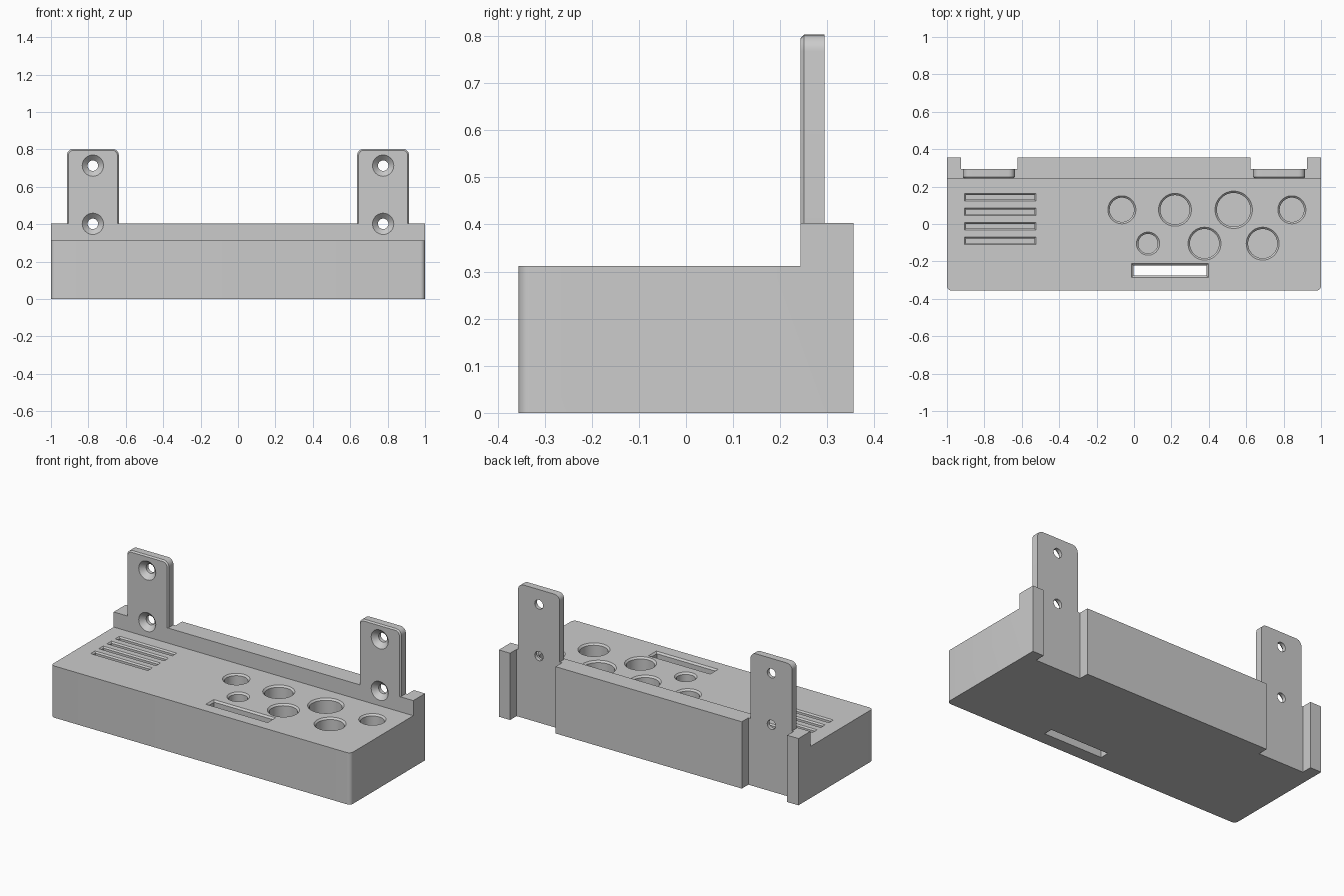
import bpy, bmesh, math

if "Cube" in bpy.data.objects:
    bpy.data.objects.remove(bpy.data.objects["Cube"])

grey = bpy.data.materials.new("light_grey")
grey.diffuse_color = (0.6, 0.6, 0.6, 1)
grey.use_nodes = True
grey.node_tree.nodes["Principled BSDF"].inputs["Base Color"].default_value = grey.diffuse_color

FRONT, BACK = -0.356, 0.356
STEP_Y, NOTCH_Y = 0.243, 0.294
DECK, RAIL = 0.312, 0.403


def loft(bm, rings):
    """Closed solid through rings that share a point count."""
    loops = [[bm.verts.new(p) for p in ring] for ring in rings]
    n = len(loops[0])
    faces = [bm.faces.new(loops[0]), bm.faces.new(loops[-1])]
    for a, b in zip(loops, loops[1:]):
        for i in range(n):
            j = (i + 1) % n
            faces.append(bm.faces.new((a[i], a[j], b[j], b[i])))
    bmesh.ops.recalc_face_normals(bm, faces=faces)


def rect(x0, x1, y0, y1, z, grow=0):
    return [(x0 - grow, y0 - grow, z), (x1 + grow, y0 - grow, z),
            (x1 + grow, y1 + grow, z), (x0 - grow, y1 + grow, z)]


def circle(r, n=48):
    return [(r * math.cos(2 * math.pi * i / n), r * math.sin(2 * math.pi * i / n)) for i in range(n)]


def make(name, bm):
    mesh = bpy.data.meshes.new(name)
    bm.to_mesh(mesh)
    bm.free()
    ob = bpy.data.objects.new(name, mesh)
    bpy.context.collection.objects.link(ob)
    mesh.materials.append(grey)
    return ob


def combine(target, tool, operation):
    tool.hide_render = True
    mod = target.modifiers.new(operation.lower(), 'BOOLEAN')
    mod.operation, mod.solver, mod.object = operation, 'EXACT', tool
    bpy.context.view_layer.objects.active = target
    bpy.ops.object.modifier_apply(modifier=mod.name)
    bpy.data.objects.remove(tool)


# Holder body: stepped side profile with rounded front corners
profile = [(FRONT, 0), (BACK, 0), (BACK, RAIL), (STEP_Y, RAIL), (STEP_Y, DECK), (FRONT, DECK)]
bm = bmesh.new()
loft(bm, [[(x, y, z) for y, z in profile] for x in (-1, 1)])
corners = [e for e in bm.edges if all(abs(v.co.y - FRONT) < 1e-5 for v in e.verts)
           and abs(e.verts[0].co.x - e.verts[1].co.x) < 1e-5]
bmesh.ops.bevel(bm, geom=corners, offset=0.025, segments=6, profile=0.5, affect='EDGES')
body = make("holder_body", bm)

# Mounting tabs with rounded tops and an eased front edge
bm = bmesh.new()
for cx in (-0.776, 0.776):
    def outline(y, inset):
        w, top, r = 0.139 - inset, 0.803 - inset, 0.035 - inset
        pts = [(cx - w, y, 0.35), (cx + w, y, 0.35)]
        for side, start in ((1, 0), (-1, 90)):
            for i in range(7):
                a = math.radians(start + 15 * i)
                pts.append((cx + side * (w - r) + r * math.cos(a), y, top - r + r * math.sin(a)))
        return pts
    loft(bm, [outline(STEP_Y, 0.008), outline(STEP_Y + 0.008, 0), outline(0.32, 0)])
combine(body, make("mounting_tabs", bm), 'UNION')

# Notches behind the tabs
bm = bmesh.new()
for s in (-1, 1):
    x0, x1 = sorted((s * 0.622, s * 0.925))
    loft(bm, [rect(x0, x1, NOTCH_Y, 0.5, z) for z in (-0.1, 0.95)])
combine(body, make("notch_cutter", bm), 'DIFFERENCE')

# Tool holes, slots and countersunk screw holes
bm = bmesh.new()
holes = [(-0.065, 0.076, 0.075), (0.219, 0.076, 0.088), (0.533, 0.076, 0.1), (0.844, 0.076, 0.075),
         (0.075, -0.105, 0.062), (0.377, -0.105, 0.088), (0.688, -0.105, 0.088)]
for x, y, r in holes:
    loft(bm, [[(x + u, y + v, z) for u, v in circle(rad)] for rad, z in
              ((r - 0.01, 0.06), (r - 0.01, DECK - 0.01), (r, DECK), (r, DECK + 0.03))])


def slot(x0, x1, y0, y1, floor, ease):
    loft(bm, [rect(x0, x1, y0, y1, floor), rect(x0, x1, y0, y1, DECK - ease),
              rect(x0, x1, y0, y1, DECK, ease), rect(x0, x1, y0, y1, DECK + 0.03, ease)])


for i in range(4):
    y = 0.143 - 0.0775 * i
    slot(-0.898, -0.532, y - 0.013, y + 0.013, 0.06, 0.008)
slot(-0.004, 0.388, -0.276, -0.221, -0.05, 0.01)

for cx in (-0.776, 0.776):
    for cz in (0.402, 0.713):
        loft(bm, [[(cx + u, y, cz + v) for u, v in circle(rad, 32)] for rad, y in
                  ((0.057, 0.22), (0.057, STEP_Y), (0.028, 0.272), (0.028, 0.34))])
combine(body, make("hole_cutter", bm), 'DIFFERENCE')

# Smooth curved walls, keep hard edges
bpy.ops.object.select_all(action='DESELECT')
body.select_set(True)
bpy.context.view_layer.objects.active = body
bpy.ops.object.shade_smooth_by_angle(angle=math.radians(30))
